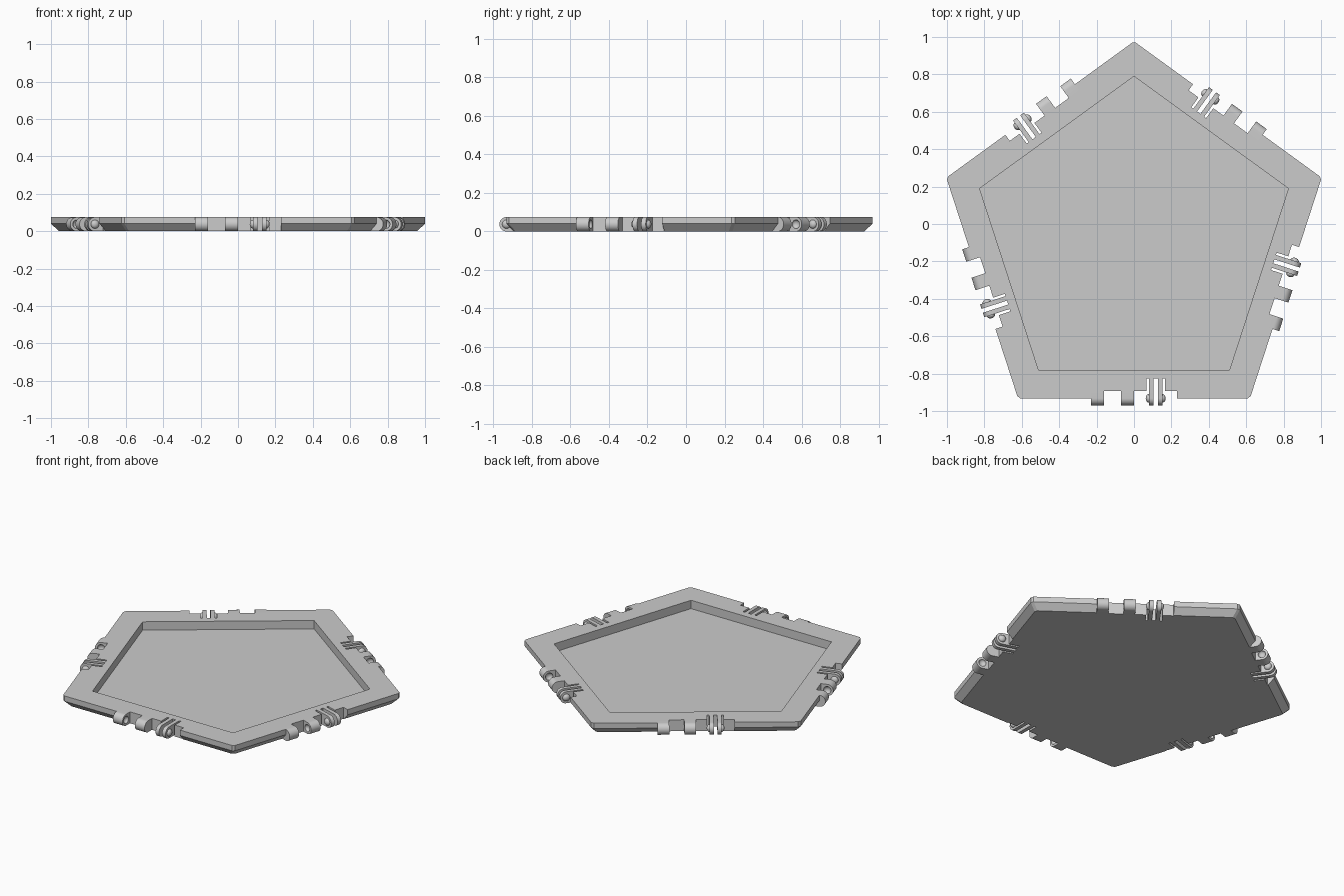
import bpy, bmesh, math
from mathutils import Matrix

SIDES = 5
STEP = 2 * math.pi / SIDES
RADIUS = 1.055                      # outer corner radius
APOTHEM = RADIUS * math.cos(STEP / 2)
CENTRE = (0, -0.0785, 0)
HEIGHT = 0.075
PIN_R = HEIGHT / 2                  # hinge barrel radius
NOTCH_Y = -APOTHEM + 0.04           # back of the wide notch
SLOT_Y = -APOTHEM + 0.105           # back of the slots beside the fins

if "Cube" in bpy.data.objects:
    bpy.data.objects.remove(bpy.data.objects["Cube"])

grey = bpy.data.materials.new("plain_grey")
grey.use_nodes = True
grey.diffuse_color = (0.6, 0.6, 0.6, 1)
grey.node_tree.nodes["Principled BSDF"].inputs["Base Color"].default_value = (0.6, 0.6, 0.6, 1)


def make_object(name, bm):
    bmesh.ops.recalc_face_normals(bm, faces=bm.faces)
    mesh = bpy.data.meshes.new(name)
    bm.to_mesh(mesh)
    bm.free()
    mesh.materials.append(grey)
    ob = bpy.data.objects.new(name, mesh)
    bpy.context.collection.objects.link(ob)
    return ob


def cut(ob, cutter):
    """Subtract the cutter for good and remove it."""
    mod = ob.modifiers.new("cut", "BOOLEAN")
    mod.operation, mod.solver, mod.object = "DIFFERENCE", "EXACT", cutter
    bpy.context.view_layer.update()
    graph = bpy.context.evaluated_depsgraph_get()
    mesh = bpy.data.meshes.new_from_object(ob.evaluated_get(graph))
    ob.modifiers.clear()
    ob.data = mesh
    bpy.data.objects.remove(cutter)


def corner_ring(bm, radius, z, clip):
    """Pentagon with a point at the back and slightly clipped corners."""
    half = radius * math.sin(STEP / 2) - clip
    apothem = radius * math.cos(STEP / 2)
    ring = []
    for i in range(SIDES):
        turn = Matrix.Rotation(i * STEP, 4, "Z")
        for x in ((-half, half) if clip else (half,)):
            v = bm.verts.new((x, -apothem, z))
            v.co = turn @ v.co
            ring.append(v)
    return ring


def bridge(bm, a, b):
    for i in range(len(a)):
        j = (i + 1) % len(a)
        bm.faces.new((a[i], a[j], b[j], b[i]))


def prism(bm, points, direction):
    """Close a 3D outline and extrude it along a direction."""
    face = bm.faces.new([bm.verts.new(p) for p in points])
    extruded = bmesh.ops.extrude_face_region(bm, geom=[face], use_keep_orig=True)
    moved = [g for g in extruded["geom"] if isinstance(g, bmesh.types.BMVert)]
    bmesh.ops.translate(bm, verts=moved, vec=direction)


def barrel(name, left, right, back):
    """Hinge lug: half-round nose on the panel edge with a square back."""
    bm = bmesh.new()
    arc = [math.pi / 2 + math.pi * k / 20 for k in range(21)]
    points = [(left, -APOTHEM + PIN_R * math.cos(a), PIN_R + PIN_R * math.sin(a)) for a in arc]
    points += [(left, back, 0), (left, back, HEIGHT)]
    prism(bm, points, (right - left, 0, 0))
    return make_object(name, bm)


def bump(name, x):
    """Shallow dome on the hinge axis."""
    bm = bmesh.new()
    bmesh.ops.create_uvsphere(bm, u_segments=24, v_segments=12, radius=0.023)
    bmesh.ops.scale(bm, vec=(0.75, 1, 1), verts=bm.verts)
    bmesh.ops.translate(bm, vec=(x, -APOTHEM, PIN_R), verts=bm.verts)
    return make_object(name, bm)


# Panel: tray with an undercut outer edge and a sunken floor
bm = bmesh.new()
bottom = corner_ring(bm, RADIUS - 0.0445, 0, 0.012)
waist = corner_ring(bm, RADIUS, 0.04, 0.012)
rim = corner_ring(bm, RADIUS, HEIGHT, 0.012)
bridge(bm, bottom, waist)
bridge(bm, waist, rim)
bm.faces.new(bottom)
recess_top = corner_ring(bm, 0.868, HEIGHT, 0)
recess_floor = corner_ring(bm, 0.868, 0.02, 0)
bridge(bm, recess_top, recess_floor)
bm.faces.new(recess_floor)
for i in range(SIDES):
    j = (i + 1) % SIDES
    # flat rim along each side, and the small triangle at each corner
    bm.faces.new((rim[2 * i], rim[2 * i + 1], recess_top[i], recess_top[i - 1]))
    bm.faces.new((rim[2 * i + 1], rim[2 * j], recess_top[i]))
panel = make_object("panel", bm)

# Notches in every side: wide and shallow, with a deeper pocket for the fins
outline = [(-0.23, -1), (0.23, -1), (0.23, NOTCH_Y), (0.165, NOTCH_Y), (0.165, SLOT_Y),
           (0.067, SLOT_Y), (0.067, NOTCH_Y), (-0.23, NOTCH_Y)]
bm = bmesh.new()
for i in range(SIDES):
    turn = Matrix.Rotation(i * STEP, 3, "Z")
    local = bmesh.new()
    prism(local, [(x, y, -0.1) for x, y in outline], (0, 0, 0.3))
    bmesh.ops.rotate(local, verts=local.verts, cent=(0, 0, 0), matrix=turn)
    piece = bpy.data.meshes.new("piece")
    local.to_mesh(piece)
    local.free()
    bm.from_mesh(piece)
    bpy.data.meshes.remove(piece)
cut(panel, make_object("notch_cutter", bm))
panel.location = CENTRE

# Hinge set for one side: two knuckles with sockets, two fins with bumps
outer_knuckle = barrel("outer_knuckle", -0.23, -0.16, NOTCH_Y)
cut(outer_knuckle, bump("socket_cutter", -0.16))
inner_knuckle = barrel("inner_knuckle", -0.07, 0, NOTCH_Y)
cut(inner_knuckle, bump("socket_cutter", -0.07))
hinge = [outer_knuckle, inner_knuckle,
         barrel("inner_fin", 0.08, 0.105, SLOT_Y), barrel("outer_fin", 0.127, 0.152, SLOT_Y),
         bump("inner_bump", 0.08), bump("outer_bump", 0.152)]

bpy.ops.object.select_all(action="DESELECT")
for ob in hinge:
    ob.select_set(True)
bpy.context.view_layer.objects.active = hinge[0]
bpy.ops.object.shade_smooth_by_angle(angle=math.radians(30))

# Repeat the hinge set around the panel
for ob in hinge:
    ob.location = CENTRE
    for i in range(1, SIDES):
        copy = ob.copy()
        copy.name = f"{ob.name}_{i + 1}"
        copy.rotation_euler.z = i * STEP
        bpy.context.collection.objects.link(copy)
